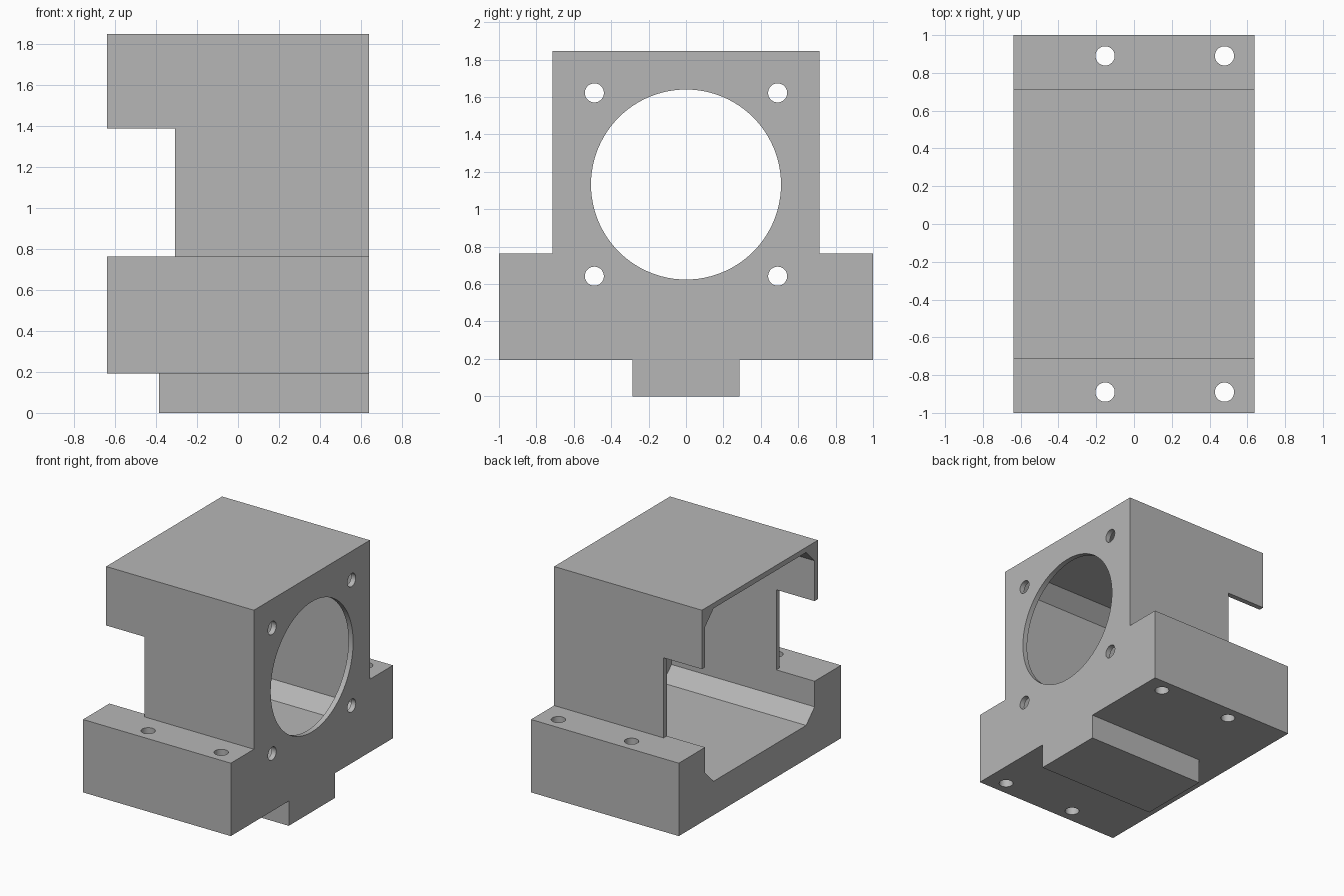
import bpy, bmesh, math
from mathutils import Matrix, Vector

cube = bpy.data.objects.get("Cube")
if cube:
    bpy.data.objects.remove(cube, do_unlink=True)

HX = 0.638          # half length along x
HOLE_Z = 1.132      # height of the bore axis
WALL = 0.04

grey = bpy.data.materials.new("plain grey")
grey.use_nodes = True
colour = (0.47, 0.47, 0.47, 1)
grey.diffuse_color = colour
grey.node_tree.nodes["Principled BSDF"].inputs["Base Color"].default_value = colour


def add_object(name, bm):
    bmesh.ops.recalc_face_normals(bm, faces=bm.faces)
    mesh = bpy.data.meshes.new(name)
    bm.to_mesh(mesh)
    bm.free()
    mesh.materials.append(grey)
    obj = bpy.data.objects.new(name, mesh)
    bpy.context.collection.objects.link(obj)
    return obj


def extrude_x(name, profile, x0, x1):
    """Extrude a closed (y, z) profile from x0 to x1."""
    bm = bmesh.new()
    face = bm.faces.new([bm.verts.new((x0, y, z)) for y, z in profile])
    out = bmesh.ops.extrude_face_region(bm, geom=[face])
    verts = [g for g in out["geom"] if isinstance(g, bmesh.types.BMVert)]
    bmesh.ops.translate(bm, verts=verts, vec=(x1 - x0, 0, 0))
    return add_object(name, bm)


def box(name, x0, x1, y0, y1, z0, z1):
    return extrude_x(name, [(y0, z0), (y1, z0), (y1, z1), (y0, z1)], x0, x1)


def cylinder(name, centre, radius, depth, axis, segments):
    bm = bmesh.new()
    turn = Vector((0, 0, 1)).rotation_difference(Vector(axis)).to_matrix().to_4x4()
    bmesh.ops.create_cone(bm, cap_ends=True, segments=segments, radius1=radius,
                          radius2=radius, depth=depth,
                          matrix=Matrix.Translation(centre) @ turn)
    return add_object(name, bm)


def cut(target, cutter):
    mod = target.modifiers.new("cut", "BOOLEAN")
    mod.operation = "DIFFERENCE"
    mod.solver = "EXACT"
    mod.object = cutter
    bpy.context.view_layer.objects.active = target
    bpy.ops.object.modifier_apply(modifier=mod.name)
    bpy.data.objects.remove(cutter, do_unlink=True)


# Housing: key, side flanges and upper block in one mirrored outline
half = [(0.285, 0), (0.285, 0.193), (1, 0.193), (1, 0.762), (0.715, 0.762), (0.715, 1.847)]
outline = half + [(-y, z) for y, z in reversed(half)]
housing = extrude_x("motor_housing", outline, -HX, HX)

# Chamfered cavity, open at the -x end and closed by a thin plate at +x
r, c = 0.715 - WALL, 0.105
corner = [(r, r - c), (r - c, r)]
octagon = (corner + [(-y, z) for y, z in reversed(corner)]
           + [(-y, -z) for y, z in corner] + [(y, -z) for y, z in reversed(corner)])
cut(housing, extrude_x("cavity", [(y, z + HOLE_Z) for y, z in octagon], -HX - 0.1, HX - WALL))

# Side window notch and shortened key
cut(housing, box("notch", -HX - 0.1, -0.307, -0.9, 0.9, 0.762, 1.387))
cut(housing, box("key_relief", -HX - 0.1, -0.385, -0.4, 0.4, -0.1, 0.193))

# Bore and its four screw holes through the end plate
cut(housing, cylinder("bore", (HX, 0, HOLE_Z), 0.508, 0.2, (1, 0, 0), 96))
for y in (-0.49, 0.49):
    for dz in (-0.49, 0.49):
        cut(housing, cylinder("plate_hole", (HX, y, HOLE_Z + dz), 0.051, 0.2, (1, 0, 0), 32))

# Vertical mounting holes through the flanges
for x in (-0.153, 0.479):
    for y in (-0.89, 0.89):
        cut(housing, cylinder("flange_hole", (x, y, 0.48), 0.051, 1, (0, 0, 1), 32))

bpy.ops.object.select_all(action="DESELECT")
housing.select_set(True)
bpy.context.view_layer.objects.active = housing
bpy.ops.object.shade_smooth_by_angle(angle=math.radians(30))
